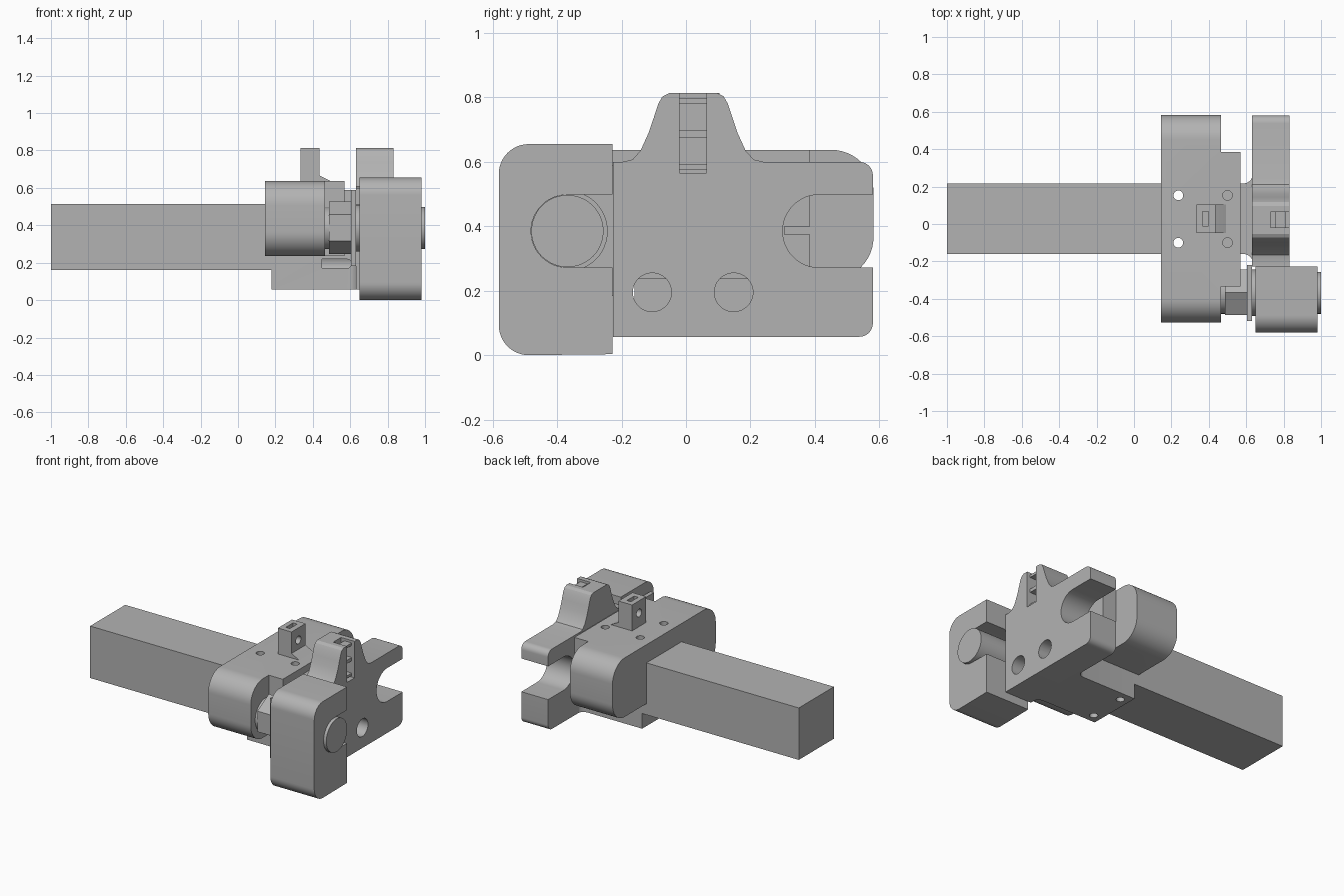
import bpy, bmesh, math
from mathutils import Vector

if "Cube" in bpy.data.objects:
    bpy.data.objects.remove(bpy.data.objects["Cube"])

grey = bpy.data.materials.new("plain_grey")
grey.diffuse_color = (0.45, 0.45, 0.45, 1)
grey.use_nodes = True
grey.node_tree.nodes["Principled BSDF"].inputs["Base Color"].default_value = grey.diffuse_color

PLACE = {'x': lambda a, b, h: (h, a, b),
         'y': lambda a, b, h: (a, h, b),
         'z': lambda a, b, h: (a, b, h)}


def arc(ca, cb, r, a0, a1, n=12):
    return [(ca + r * math.cos(math.radians(a0 + (a1 - a0) * i / n)),
             cb + r * math.sin(math.radians(a0 + (a1 - a0) * i / n))) for i in range(n + 1)]


def circle(ca, cb, r, n=32, start=0):
    return arc(ca, cb, r, start, start + 360, n)[:-1]


def rect(a0, a1, b0, b1):
    return [(a0, b0), (a1, b0), (a1, b1), (a0, b1)]


def prism(name, profile, h0, h1, axis='x'):
    """Extrude a closed 2D profile along an axis."""
    bm = bmesh.new()
    lo = [bm.verts.new(PLACE[axis](a, b, h0)) for a, b in profile]
    hi = [bm.verts.new(PLACE[axis](a, b, h1)) for a, b in profile]
    bm.faces.new(lo)
    bm.faces.new(hi)
    n = len(lo)
    for i in range(n):
        j = (i + 1) % n
        bm.faces.new((lo[i], lo[j], hi[j], hi[i]))
    bmesh.ops.recalc_face_normals(bm, faces=bm.faces)
    mesh = bpy.data.meshes.new(name)
    bm.to_mesh(mesh)
    bm.free()
    mesh.materials.append(grey)
    ob = bpy.data.objects.new(name, mesh)
    bpy.context.collection.objects.link(ob)
    return ob


def activate(ob):
    bpy.ops.object.select_all(action='DESELECT')
    ob.select_set(True)
    bpy.context.view_layer.objects.active = ob


def cut(ob, *cutter):
    tool = prism("cutter", *cutter)
    tool.hide_render = True
    activate(ob)
    mod = ob.modifiers.new("cut", 'BOOLEAN')
    mod.operation, mod.solver, mod.object = 'DIFFERENCE', 'EXACT', tool
    bpy.ops.object.modifier_apply(modifier=mod.name)
    bpy.data.objects.remove(tool)


# Square beam
prism("beam", rect(-0.16, 0.217, 0.16, 0.513), -1, 0.2)

# Rounded housing, stepped back at both ends of its front side
R = 0.13
y0, y1, z0, z1 = -0.527, 0.582, 0.236, 0.637
housing = prism("housing",
                arc(y1 - R, z0 + R, R, -90, 0) + arc(y1 - R, z1 - R, R, 0, 90)
                + arc(y0 + R, z1 - R, R, 90, 180) + arc(y0 + R, z0 + R, R, 180, 270),
                0.145, 0.57)
cut(housing, rect(-0.7, -0.333, 0, 1), 0.465, 0.7)
cut(housing, rect(0.385, 0.7, 0, 1), 0.465, 0.7)
cut(housing, rect(0.305, 0.45, 0.375, 0.4), 0.465, 0.7)

# Lower body with filleted neck joining the jaw plate
f = 0.05
neck = prism("neck_body",
             [(0.178, -0.16)] + arc(0.585, -0.16 - f, f, 90, 0, 8)
             + [(0.65, -0.21), (0.65, 0.267)] + arc(0.585, 0.217 + f, f, 0, -90, 8)
             + [(0.178, 0.217)], 0.057, 0.59, 'z')

# Screw holes: the rear pair runs right through, the front pair is blind
for y in (-0.1, 0.153):
    cut(housing, circle(0.237, y, 0.026, 20), 0, 0.8, 'z')
    cut(neck, circle(0.237, y, 0.026, 20), 0, 0.8, 'z')
    cut(housing, circle(0.5, y, 0.026, 20), 0.55, 0.8, 'z')
    cut(neck, circle(0.5, y, 0.026, 20), 0.55, 0.8, 'z')

# Jaw plate with tower and open side slot
side = [(0.218, 0.6), (0.188, 0.607), (0.163, 0.635), (0.138, 0.69), (0.122, 0.737),
        (0.108, 0.78), (0.095, 0.803), (0.075, 0.813)]
tower = [(0.022 + d, z) for d, z in side] + [(0.022 - d, z) for d, z in reversed(side)]
plate = prism("jaw_plate",
              [(-0.226, 0.057)] + arc(0.538, 0.099, 0.042, -90, 0, 8)
              + [(0.58, 0.272)] + arc(0.413, 0.385, 0.113, -90, -270, 24) + [(0.58, 0.498)]
              + arc(0.538, 0.558, 0.042, 0, 90, 8) + tower + [(-0.226, 0.6)],
              0.631, 0.832)
for y in (-0.105, 0.148):
    cut(plate, circle(y, 0.195, 0.06), 0.6, 0.9)
    cut(neck, circle(y, 0.195, 0.06), 0.45, 0.9)
cut(plate, rect(-0.02, 0.064, 0.565, 0.9), 0.73, 0.9)

# Rungs inside the tower slot
for a, b in ((0.575, 0.592), (0.675, 0.698), (0.78, 0.797)):
    prism("slot_rung", rect(-0.022, 0.066, a, b), 0.755, 0.81)

# Jaw block with rounded outer corners and a slot open toward the plate
prism("jaw_block",
      [(-0.228, 0.003), (-0.228, 0.272)] + arc(-0.368, 0.385, 0.113, -90, -270, 24)
      + [(-0.228, 0.498), (-0.228, 0.655)]
      + arc(-0.488, 0.562, 0.093, 90, 180) + arc(-0.488, 0.093, 0.093, 180, 270)[:-1]
      + [(-0.488, 0.0)], 0.65, 0.98)

# Pivot pin with collar, washer plate and hexagonal nut
prism("pin", circle(-0.368, 0.385, 0.112, 48), 0.45, 1.0)
prism("pin_collar", circle(-0.368, 0.385, 0.125, 48), 0.625, 0.652)
prism("washer_plate", rect(-0.518, -0.22, 0.183, 0.588), 0.603, 0.631)
prism("nut", circle(-0.365, 0.387, 0.14, 6, 30), 0.487, 0.605)

# Connector post with sloped foot, top slot and cross hole
post = prism("connector_post",
             [(0.333, 0.62), (0.52, 0.62), (0.497, 0.635), (0.435, 0.667),
              (0.435, 0.813), (0.333, 0.813)], -0.047, 0.104, 'y')
cut(post, rect(0.367, 0.397, -0.01, 0.068), 0.77, 0.9, 'z')
cut(post, circle(0.028, 0.73, 0.027, 20), 0.2, 0.6)

# Smooth rounded faces, keep crisp edges
for ob in list(bpy.context.scene.objects):
    activate(ob)
    bpy.ops.object.shade_smooth_by_angle(angle=math.radians(25))
